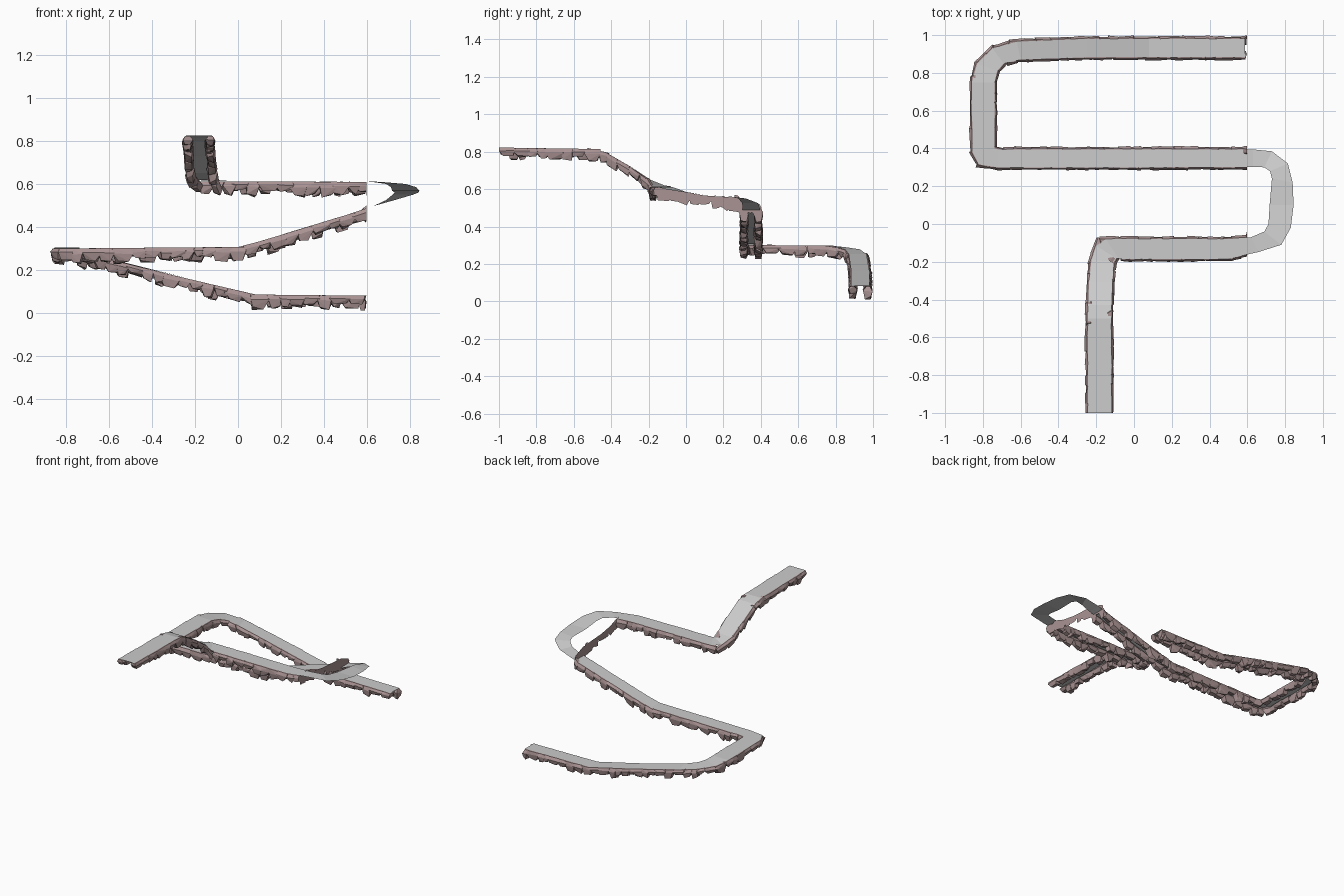
import bpy, bmesh, random
from mathutils import Vector

if "Cube" in bpy.data.objects:
    bpy.data.objects.remove(bpy.data.objects["Cube"])

random.seed(7)

# Road cross-sections: left x, left y, right x, right y, height
ROWS = [
    (-.243, -1, -.122, -1, .825), (-.243, -.5, -.122, -.5, .817),
    (-.243, -.43, -.122, -.43, .80), (-.238, -.31, -.115, -.31, .73),
    (-.225, -.19, -.107, -.2, .65), (-.2, -.115, -.095, -.182, .62),
    (-.15, -.08, -.08, -.184, .615), (.5, -.08, .5, -.184, .613),
    (.62, -.07, .66, -.148, .61), (.69, -.04, .78, -.11, .60),
    (.712, 0, .83, -.02, .585), (.718, .1, .845, .1, .568),
    (.73, .24, .84, .22, .56), (.72, .28, .815, .32, .55),
    (.69, .3, .73, .385, .525), (.63, .303, .63, .395, .497),
    (.1, .3, .1, .395, .335), (0, .3, 0, .395, .309),
    (-.72, .3, -.72, .395, .303), (-.82, .315, -.738, .4, .303),
    (-.855, .38, -.738, .41, .303), (-.858, .75, -.738, .75, .30),
    (-.83, .85, -.725, .81, .29), (-.75, .93, -.69, .85, .278),
    (-.62, .965, -.6, .87, .252), (-.25, .98, -.25, .883, .165),
    (.08, .98, .08, .883, .088), (.588, .98, .588, .883, .082)]

left = [Vector((r[0], r[1], r[4])) for r in ROWS]
right = [Vector((r[2], r[3], r[4])) for r in ROWS]


def finish(bm, name, mat=None):
    me = bpy.data.meshes.new(name)
    bm.to_mesh(me)
    bm.free()
    ob = bpy.data.objects.new(name, me)
    bpy.context.collection.objects.link(ob)
    if mat:
        me.materials.append(mat)
    return ob


# Road surface: a single upward-facing ribbon
bm = bmesh.new()
lv = [bm.verts.new(p) for p in left]
rv = [bm.verts.new(p) for p in right]
for i in range(len(ROWS) - 1):
    bm.faces.new((lv[i], rv[i], rv[i + 1], lv[i + 1]))
finish(bm, "road_surface")

rock = bpy.data.materials.new("rock")
rock.diffuse_color = (.40, .29, .29, 1)
rock.use_nodes = True
rock.node_tree.nodes["Principled BSDF"].inputs["Base Color"].default_value = rock.diffuse_color


def sample(rail, dist):
    """Point and direction at a distance along a rail."""
    for a, b in zip(rail, rail[1:]):
        length = (b - a).length
        if dist <= length:
            break
        dist -= length
    d = (b - a).normalized()
    return a + d * min(dist, length), d


def chunk(bm, p, d, out, length):
    """One faceted hanging rock: convex hull of a jittered tapered block."""
    depth = random.uniform(.045, .076)
    tilt = random.uniform(-.012, .012)
    r = random.uniform
    pts = []
    # levels: depth fraction, length fraction, outer reach, inner reach
    for f, l, o, i in ((0.03, 1, .004, .016), (.4, 1.02, .014, .032), (1, .6, .007, .022)):
        for s in (-.5, .5):
            for w in (o, -i):
                q = p + d * (s * l * length + f * tilt + r(-.007, .007))
                q += out * (w + r(-.004, .004))
                q.z -= depth * f * (1 if f < .1 else r(.75, 1.04)) + .001
                pts.append(q)
    for q in pts:
        q.x = min(q.x, .598)
        q.y = max(-1, min(q.y, 1))
        q.z = max(q.z, 0)
    vs = [bm.verts.new(q) for q in pts]
    res = bmesh.ops.convex_hull(bm, input=vs)
    dead = {g for g in res["geom_interior"] + res["geom_unused"]
            if isinstance(g, bmesh.types.BMVert)}
    bmesh.ops.delete(bm, geom=list(dead), context='VERTS')


# Rocky edging under both sides of the road
for name, rail, side in (("left_rock_edge", left, 1), ("right_rock_edge", right, -1)):
    bm = bmesh.new()
    total = sum((b - a).length for a, b in zip(rail, rail[1:]))
    s = 0
    while s < total - .01:
        length = min(random.uniform(.04, .085), total - s)
        p, d = sample(rail, s + length / 2)
        out = Vector((-d.y, d.x, 0)).normalized() * side
        chunk(bm, p, d, out, length * 1.12)
        s += length
    bmesh.ops.recalc_face_normals(bm, faces=bm.faces)
    finish(bm, name, rock)
